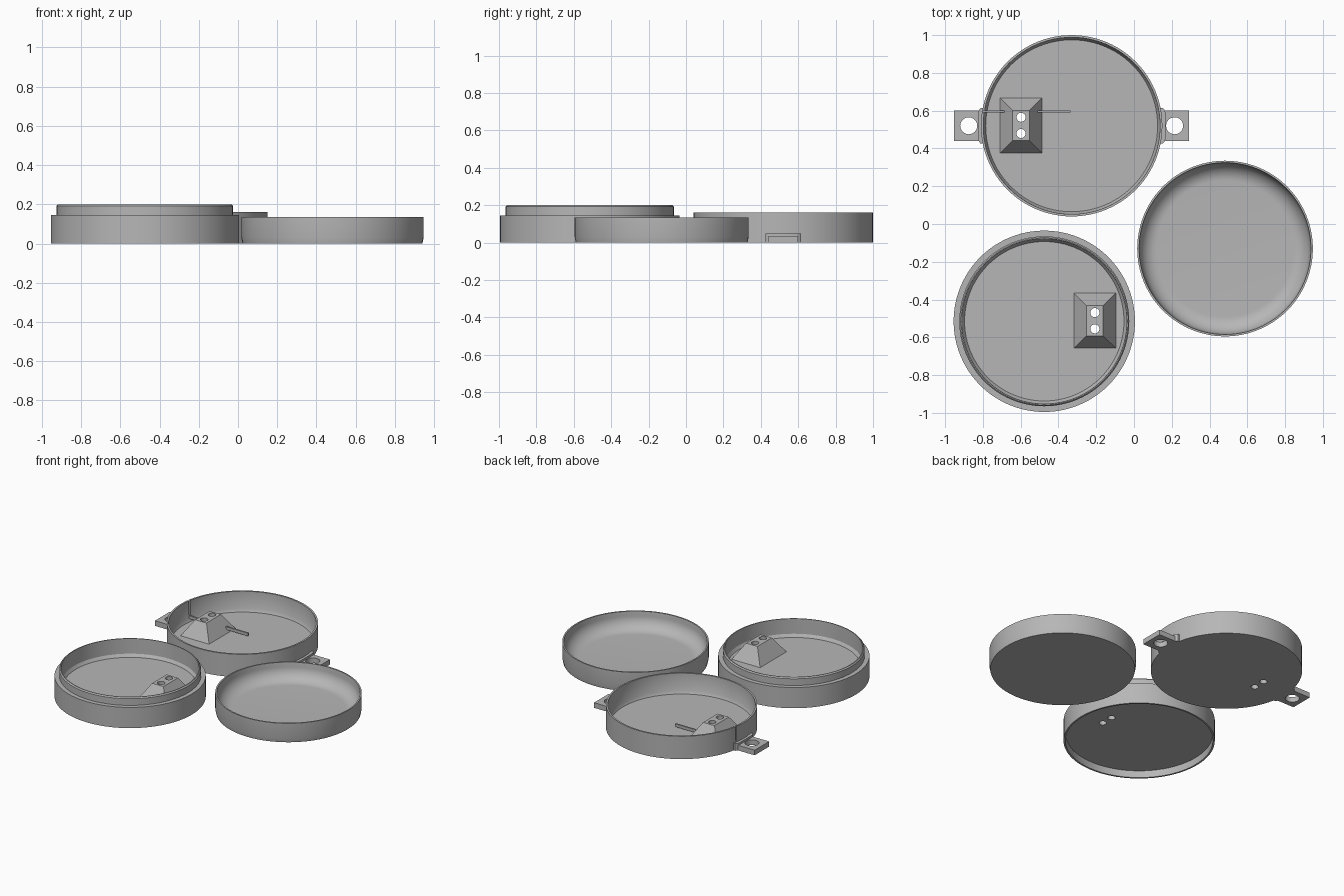
import bpy, bmesh, math
from mathutils import Matrix, Vector

cube = bpy.data.objects.get("Cube")
if cube:
    bpy.data.objects.remove(cube, do_unlink=True)

SEGMENTS = 96
GREY = (0.47, 0.47, 0.47, 1.0)
grey = bpy.data.materials.new("plain grey")
grey.use_nodes = True
grey.diffuse_color = GREY
grey.node_tree.nodes["Principled BSDF"].inputs["Base Color"].default_value = GREY


def make(name, bm):
    """Turn a bmesh into a smooth-by-angle grey object."""
    bmesh.ops.recalc_face_normals(bm, faces=bm.faces)
    mesh = bpy.data.meshes.new(name)
    bm.to_mesh(mesh)
    bm.free()
    obj = bpy.data.objects.new(name, mesh)
    bpy.context.collection.objects.link(obj)
    mesh.materials.append(grey)
    return obj


def smooth(obj):
    bpy.ops.object.select_all(action="DESELECT")
    obj.select_set(True)
    bpy.context.view_layer.objects.active = obj
    bpy.ops.object.shade_smooth_by_angle(angle=math.radians(30))


def lathe(name, centre, profile):
    """Spin a radius/height profile about a vertical axis."""
    bm = bmesh.new()
    verts = [bm.verts.new((r, 0, z)) for r, z in profile]
    edges = [bm.edges.new(pair) for pair in zip(verts, verts[1:])]
    bmesh.ops.spin(bm, geom=verts + edges, cent=(0, 0, 0), axis=(0, 0, 1),
                   angle=math.tau, steps=SEGMENTS, use_duplicate=False)
    bmesh.ops.remove_doubles(bm, verts=bm.verts, dist=0.0001)
    bmesh.ops.translate(bm, verts=bm.verts, vec=(*centre, 0))
    return make(name, bm)


def box(name, low, high):
    bm = bmesh.new()
    low, high = Vector(low), Vector(high)
    bmesh.ops.create_cube(bm, size=1, matrix=Matrix.Translation((low + high) / 2)
                          @ Matrix.Diagonal((*(high - low), 1)))
    return make(name, bm)


def prism(name, outline, bottom, top):
    """Extrude a flat outline upwards."""
    bm = bmesh.new()
    face = bm.faces.new([bm.verts.new((x, y, bottom)) for x, y in outline])
    out = bmesh.ops.extrude_face_region(bm, geom=[face])
    moved = [v for v in out["geom"] if isinstance(v, bmesh.types.BMVert)]
    bmesh.ops.translate(bm, verts=moved, vec=(0, 0, top - bottom))
    return make(name, bm)


def rod(name, x, y, radius):
    bm = bmesh.new()
    bmesh.ops.create_cone(bm, cap_ends=True, segments=32, radius1=radius, radius2=radius,
                          depth=0.6, matrix=Matrix.Translation((x, y, 0.1)))
    return make(name, bm)


def cut(obj, cutter):
    """Subtract a cutter for good, then discard it."""
    cutter.hide_render = True
    mod = obj.modifiers.new("cut", "BOOLEAN")
    mod.operation, mod.solver, mod.object = "DIFFERENCE", "EXACT", cutter
    bpy.context.view_layer.update()
    bpy.context.view_layer.objects.active = obj
    bpy.ops.object.modifier_apply(modifier=mod.name)
    bpy.data.objects.remove(cutter, do_unlink=True)


def pedestal(name, x, y, floor):
    """Tapered block standing on a dish floor."""
    bm = bmesh.new()
    low, high = [[bm.verts.new((x + sx * w, y + sy * d, z))
                  for sx, sy in ((-1, -1), (1, -1), (1, 1), (-1, 1))]
                 for w, d, z in ((0.112, 0.147, floor - 0.002), (0.044, 0.08, floor + 0.105))]
    bm.faces.new(low)
    bm.faces.new(high)
    for i in range(4):
        j = (i + 1) % 4
        bm.faces.new((low[i], low[j], high[j], high[i]))
    return make(name, bm)


# Mounting base dish
BX, BY = -0.33, 0.52
base = lathe("base_dish", (BX, BY), [
    (0, 0), (0.48, 0), (0.48, 0.16), (0.468, 0.16), (0.466, 0.04), (0.455, 0.02), (0, 0.02)])
cut(base, box("slit_cutter", (-0.86, 0.589, 0.06), (-0.72, 0.601, 0.3)))

# Middle ring dish: stepped lip above, recessed underside
MX, MY = -0.475, -0.515
middle = lathe("middle_dish", (MX, MY), [
    (0, 0.048), (0.466, 0.048), (0.468, 0), (0.48, 0), (0.48, 0.145), (0.45, 0.145),
    (0.45, 0.192), (0.443, 0.2), (0.437, 0.2), (0.435, 0.095), (0.422, 0.075), (0, 0.075)])

# Cover dish with a rounded inner corner
fillet = [(0.36 + 0.092 * math.cos(a), 0.11 - 0.092 * math.sin(a))
          for a in (math.pi / 2 * i / 12 for i in range(13))]
cover = lathe("cover_dish", (0.482, -0.13), [
    (0, 0), (0.459, 0), (0.465, 0.03), (0.465, 0.135), (0.455, 0.135)] + fillet + [(0, 0.018)])

# Pedestals with paired screw holes through the floor
base_block = pedestal("base_pedestal", -0.598, 0.522, 0.02)
middle_block = pedestal("middle_pedestal", -0.207, -0.512, 0.075)
for dish, block, x, y in ((base, base_block, -0.598, 0.522),
                          (middle, middle_block, -0.207, -0.512)):
    for side in (-1, 1):
        for target in (dish, block):
            cut(target, rod("hole_cutter", x, y + side * 0.043, 0.024))

# Thin bar running through the base pedestal to the slit
bar = box("retaining_bar", (-0.80, 0.589, 0.036), (-0.335, 0.601, 0.056))

# Mounting ears with flared roots
parts = [base, middle, cover, base_block, middle_block, bar]
for side, word in ((-1, "right"), (1, "left")):
    xs = sorted((BX + side * 0.475, BX + side * 0.622))
    ear = box(word + "_ear", (xs[0], BY - 0.08, 0), (xs[1], BY + 0.08, 0.036))
    cut(ear, rod("hole_cutter", BX + side * 0.545, BY, 0.045))
    half = [(0.469, 0.095), (0.482, 0.095), (0.49, 0.086), (0.497, 0.07)]
    outline = half + [(x, -y) for x, y in reversed(half)]
    root = prism(word + "_ear_root", [(BX + side * x, BY + y) for x, y in outline], 0, 0.05)
    parts += [ear, root]

for part in parts:
    smooth(part)
